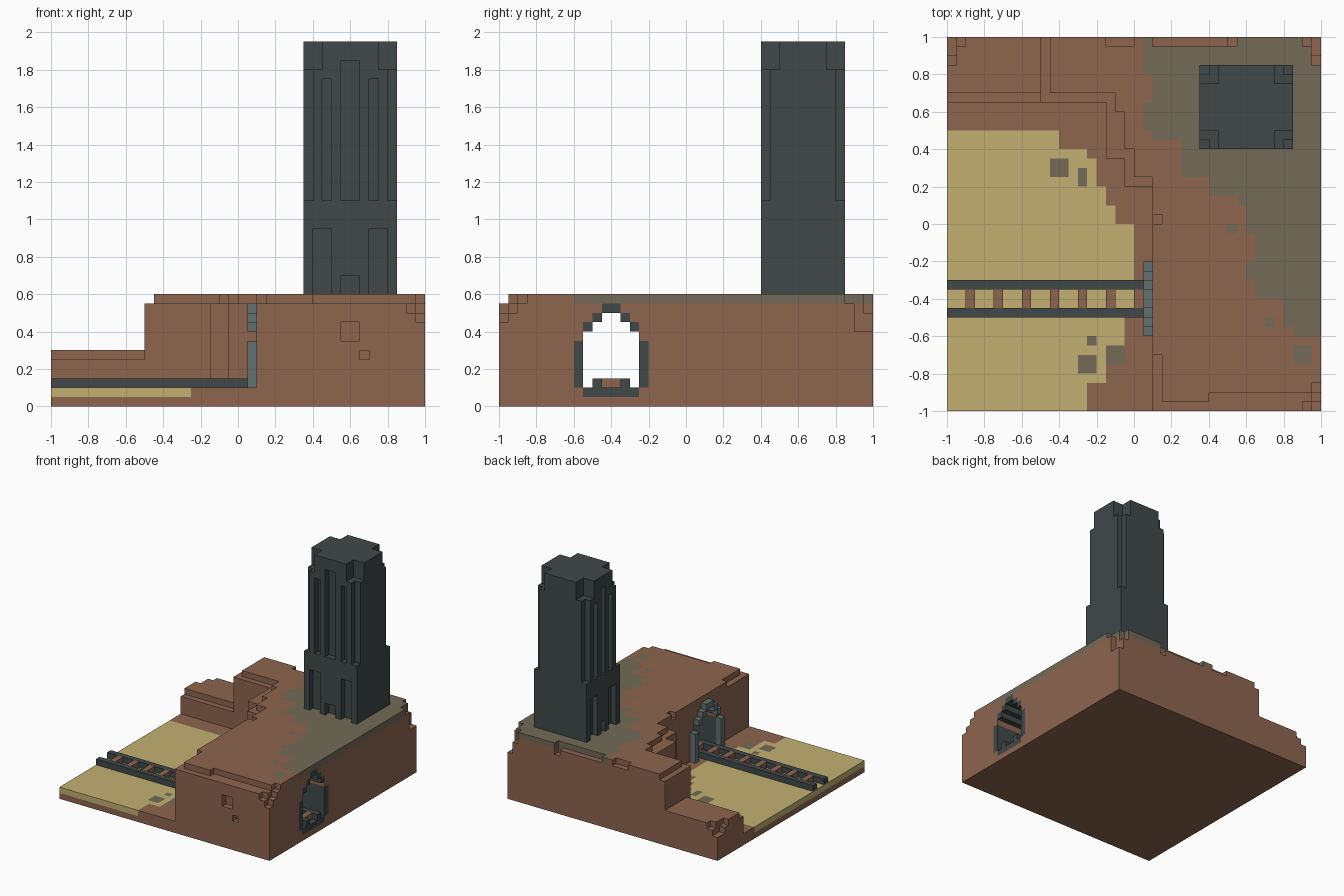
import bpy, bmesh

cube = bpy.data.objects.get("Cube")
if cube:
    bpy.data.objects.remove(cube, do_unlink=True)

U = 0.05  # size of one block


def linear(c):
    c /= 255
    return c / 12.92 if c <= 0.04045 else ((c + 0.055) / 1.055) ** 2.4


def material(name, r, g, b):
    m = bpy.data.materials.new(name)
    col = (linear(r), linear(g), linear(b), 1)
    m.diffuse_color = col
    m.use_nodes = True
    bsdf = m.node_tree.nodes["Principled BSDF"]
    bsdf.inputs["Base Color"].default_value = col
    bsdf.inputs["Roughness"].default_value = 0.9
    return m


MATS = {
    "earth": material("red_earth", 142, 101, 79),
    "sand": material("sand", 194, 176, 113),
    "moss": material("dry_moss", 115, 106, 87),
    "slate": material("dark_slate", 65, 72, 73),
    "stone": material("portal_stone", 98, 113, 113),
}
world = {}  # block position -> (part, material)


def cells(x0, x1, y0, y1, z0, z1):
    return [(x, y, z) for x in range(x0, x1) for y in range(y0, y1) for z in range(z0, z1)]


def fill(part, mat, *box):
    for c in cells(*box):
        world[c] = (part, mat)


def cut(*box):
    for c in cells(*box):
        world.pop(c, None)


def paint(mat, *box):
    for c in cells(*box):
        if c in world:
            world[c] = (world[c][0], mat)


# Ground slab with a sandy floor, rows given as (y0, y1, right edge)
fill("terrain", "earth", -20, 20, -20, 20, 0, 2)
for y0, y1, x1 in [(-20, -17, -5), (-17, -13, -3), (-13, -10, -1), (-10, 0, 0), (0, 2, -2),
                   (2, 4, -3), (4, 7, -4), (7, 8, -5), (8, 10, -8)]:
    paint("sand", -20, x1, y0, y1, 1, 2)
for x0, x1, y0, y1 in [(-9, -7, 5, 7), (-6, -5, 4, 6), (-6, -4, -16, -14),
                       (-5, -4, -13, -12), (-3, -1, -15, -13)]:
    paint("moss", x0, x1, y0, y1, 1, 2)

# Plateau: body rows (y0, y1, left edge), then the set-back top layer
for y0, y1, x0 in [(-20, 4, 2), (4, 7, -1), (7, 13, -3), (13, 20, -10)]:
    fill("terrain", "earth", x0, 20, y0, y1, 2, 11)
for y0, y1, x0 in [(-20, -14, 3), (-14, 0, 2), (0, 1, 3), (1, 5, 2), (5, 8, 0),
                   (8, 12, -1), (12, 14, -2), (14, 20, -9)]:
    fill("terrain", "earth", x0, 20, y0, y1, 11, 12)

# Low terrace at the back
fill("terrain", "earth", -20, -10, 13, 20, 2, 5)
fill("terrain", "earth", -20, -10, 14, 20, 5, 6)

# Moss on the plateau, rows (y0, y1, left edge)
for y0, y1, x0 in [(16, 20, 1), (13, 16, 2), (11, 13, 1), (10, 11, 1), (9, 10, 2), (5, 9, 5),
                   (3, 5, 8), (2, 3, 11), (-1, 2, 12), (-4, -1, 13), (-6, -4, 12),
                   (-8, -6, 13), (-11, -8, 16), (-12, -11, 17)]:
    paint("moss", x0, 20, y0, y1, 11, 12)
paint("earth", 12, 13, -2, -1, 11, 12)
for x0, x1, y0, y1 in [(10, 11, -1, 0), (14, 15, -11, -10), (17, 19, -15, -13)]:
    paint("moss", x0, x1, y0, y1, 11, 12)

# Weathered rims and corners
for box in [(2, 8, -20, -19, 11, 12), (8, 18, -20, -18, 11, 12), (18, 20, -20, -18, 11, 12),
            (19, 20, -20, -17, 11, 12), (19, 20, -20, -18, 10, 12), (19, 20, -20, -19, 9, 12),
            (18, 19, -20, -19, 10, 12)]:
    cut(*box)
for box in [(19, 20, 17, 20, 11, 12), (19, 20, 18, 20, 8, 12), (18, 20, 19, 20, 10, 12),
            (-3, 0, 19, 20, 11, 12), (2, 10, 19, 20, 11, 12), (10, 11, 19, 20, 10, 12),
            (-20, -19, 17, 20, 5, 6), (-20, -18, 19, 20, 5, 6), (-20, -19, 18, 20, 4, 6)]:
    cut(*box)

# Small holes in the front cliff
cut(11, 13, -20, -19, 7, 9)
cut(13, 14, -20, -19, 5, 6)

# Tunnel through the plateau with its lining and the stone portal
for part, mat, x0, x1 in [("tunnel_lining", "slate", 2, 20), ("tunnel_portal", "stone", 1, 2)]:
    for y0, y1, z0, z1 in [(-12, -4, 2, 7), (-11, -5, 7, 9), (-10, -6, 9, 10), (-9, -7, 10, 11)]:
        fill(part, mat, x0, x1, y0, y1, z0, z1)
    for y0, y1, z1 in [(-11, -5, 8), (-10, -6, 9), (-9, -7, 10)]:
        cut(x0, x1, y0, y1, 2, z1)
fill("tunnel_lining", "slate", 2, 20, -11, -5, 1, 2)

# Railway track
for y in (-10, -7):
    fill("rails", "slate", -20, 20, y, y + 1, 2, 3)
for x in range(-18, 20, 3):
    fill("sleepers", "earth", x, x + 1, -9, -7, 2, 3)

# Tower with stepped corners
fill("tower", "slate", 7, 17, 8, 17, 12, 39)
for size, z0, z1 in [(1, 22, 36), (2, 36, 39)]:
    for x in (7, 17 - size):
        for y in (8, 17 - size):
            cut(x, x + size, y, y + size, z0, z1)

# Tower grooves and doorways on the front and left-hand faces
for x0, x1, z0, z1 in [(9, 10, 22, 35), (11, 13, 22, 37), (14, 15, 22, 35),
                       (8, 10, 12, 19), (14, 16, 12, 19), (11, 13, 12, 14)]:
    cut(x0, x1, 8, 9, z0, z1)
for y0, y1, z0, z1 in [(10, 11, 22, 35), (12, 13, 22, 37), (14, 15, 22, 35),
                       (9, 11, 12, 19), (14, 16, 12, 19), (12, 13, 12, 14)]:
    cut(7, 8, y0, y1, z0, z1)

# Turn every part into a mesh of its exposed block faces
SIDES = []
for axis in range(3):
    for sign in (0, 1):
        a, b = (axis + 1) % 3, (axis + 2) % 3
        loop = []
        for s, t in [(0, 0), (1, 0), (1, 1), (0, 1)]:
            corner = [0, 0, 0]
            corner[axis], corner[a], corner[b] = sign, s, t
            loop.append(tuple(corner))
        step = [0, 0, 0]
        step[axis] = 2 * sign - 1
        SIDES.append((step, loop if sign else loop[::-1]))

for part in sorted({p for p, m in world.values()}):
    bm = bmesh.new()
    verts = {}
    used = sorted({m for p, m in world.values() if p == part})
    for pos, (p, mat) in world.items():
        if p != part:
            continue
        for step, loop in SIDES:
            if tuple(pos[i] + step[i] for i in range(3)) in world:
                continue
            ring = []
            for corner in loop:
                k = tuple(pos[i] + corner[i] for i in range(3))
                if k not in verts:
                    verts[k] = bm.verts.new([v * U for v in k])
                ring.append(verts[k])
            bm.faces.new(ring).material_index = used.index(mat)
    mesh = bpy.data.meshes.new(part)
    bm.to_mesh(mesh)
    bm.free()
    for m in used:
        mesh.materials.append(MATS[m])
    bpy.context.scene.collection.objects.link(bpy.data.objects.new(part, mesh))
